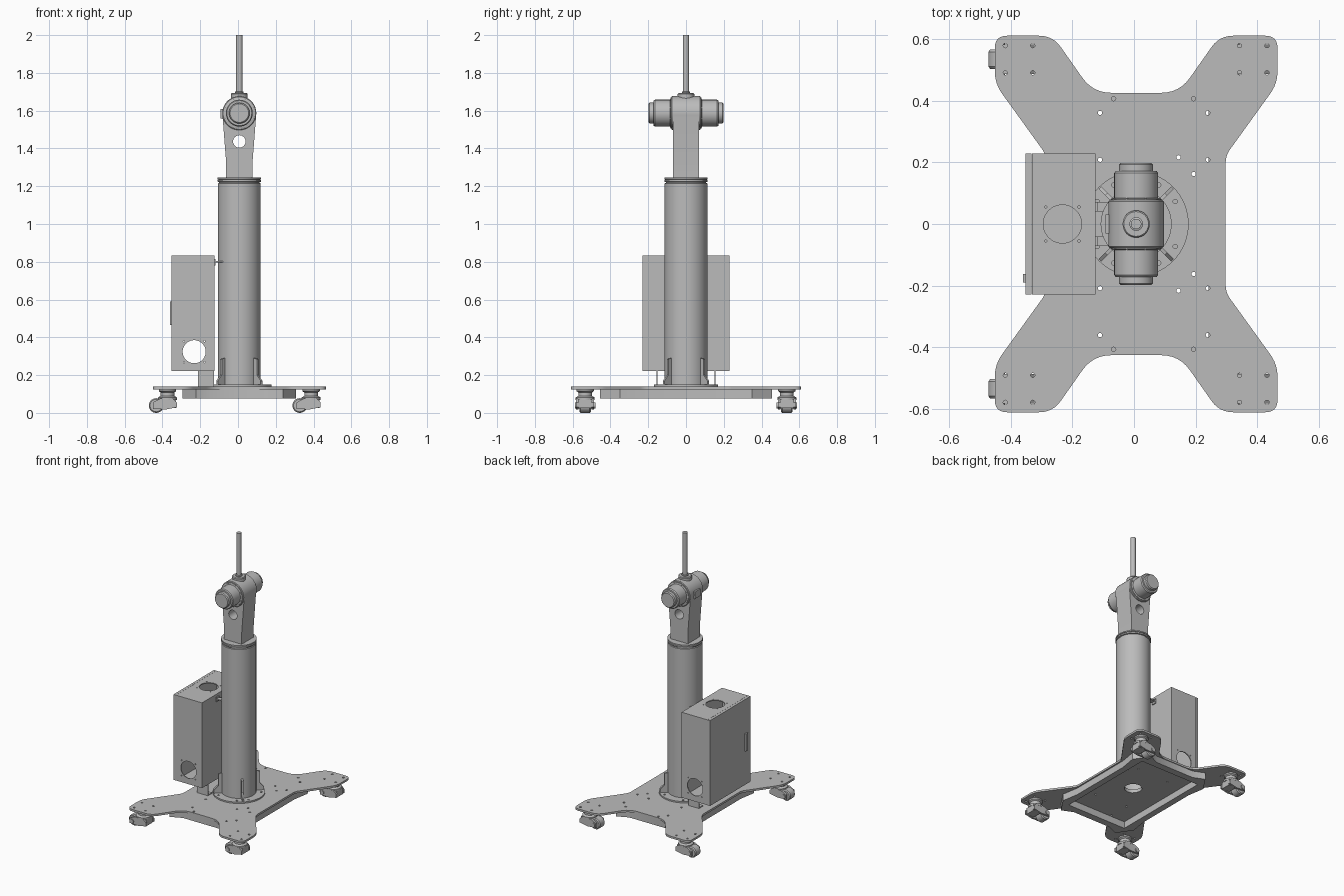
import bpy, bmesh, math
from mathutils import Vector, Matrix

old = bpy.data.objects.get("Cube")
if old:
    bpy.data.objects.remove(old, do_unlink=True)

CX = 0.007                      # x of the column axis
PIVOT = 1.587                   # height of the joint axis

grey = bpy.data.materials.new("metal grey")
grey.use_nodes = True
grey.diffuse_color = (0.5, 0.5, 0.5, 1)
grey.node_tree.nodes["Principled BSDF"].inputs["Base Color"].default_value = (0.5, 0.5, 0.5, 1)


def finish(name, bm):
    """Turn a bmesh built around the column axis into a shaded object."""
    bmesh.ops.recalc_face_normals(bm, faces=bm.faces)
    bmesh.ops.translate(bm, verts=bm.verts, vec=(CX, 0, 0))
    mesh = bpy.data.meshes.new(name)
    bm.to_mesh(mesh)
    bm.free()
    mesh.materials.append(grey)
    obj = bpy.data.objects.new(name, mesh)
    bpy.context.collection.objects.link(obj)
    shade(obj)
    return obj


def activate(obj):
    bpy.ops.object.select_all(action='DESELECT')
    obj.select_set(True)
    bpy.context.view_layer.objects.active = obj


def shade(obj):
    activate(obj)
    bpy.ops.object.shade_smooth_by_angle(angle=math.radians(32))


def lathe(name, profile, origin=(0, 0, 0), axis=(0, 0, 1), seg=48):
    """Revolve (radius, height) points about an axis, capping both ends."""
    bm = bmesh.new()
    rings = [[bm.verts.new((r * math.cos(2 * math.pi * i / seg),
                            r * math.sin(2 * math.pi * i / seg), h)) for i in range(seg)]
             for r, h in profile]
    for a, b in zip(rings, rings[1:]):
        for i in range(seg):
            j = (i + 1) % seg
            bm.faces.new((a[i], a[j], b[j], b[i]))
    bm.faces.new(rings[0])
    bm.faces.new(rings[-1])
    turn = Vector(axis).to_track_quat('Z', 'Y').to_matrix().to_4x4()
    bm.transform(Matrix.Translation(origin) @ turn)
    return finish(name, bm)


def prism(name, points, depth):
    """Extrude a closed outline of 3D points along a vector."""
    bm = bmesh.new()
    face = bm.faces.new([bm.verts.new(p) for p in points])
    out = bmesh.ops.extrude_face_region(bm, geom=[face])
    bmesh.ops.translate(bm, vec=depth, verts=[v for v in out["geom"] if isinstance(v, bmesh.types.BMVert)])
    return finish(name, bm)


def box(name, lo, hi):
    return prism(name, [(lo[0], lo[1], lo[2]), (hi[0], lo[1], lo[2]),
                        (hi[0], hi[1], lo[2]), (lo[0], hi[1], lo[2])], (0, 0, hi[2] - lo[2]))


def cut(obj, cutters):
    """Subtract helper solids and remove them."""
    for c in cutters:
        c.hide_render = True
        mod = obj.modifiers.new("cut", 'BOOLEAN')
        mod.operation, mod.solver, mod.object = 'DIFFERENCE', 'EXACT', c
        activate(obj)
        bpy.ops.object.modifier_apply(modifier=mod.name)
        bpy.data.objects.remove(c, do_unlink=True)
    shade(obj)


def drills(spots, r, z0, z1):
    """One cutter made of many vertical pins."""
    bm = bmesh.new()
    for x, y in spots:
        bmesh.ops.create_cone(bm, cap_ends=True, segments=12, radius1=r, radius2=r, depth=z1 - z0,
                              matrix=Matrix.Translation((x, y, (z0 + z1) / 2)))
    return finish("drill", bm)


def four_way(quarter):
    """Mirror a quarter outline into a closed loop around the origin."""
    q2 = [(-x, y) for x, y in reversed(quarter)]
    half = quarter + q2
    return half + [(-x, -y) for x, y in half]


def fillet(corners, steps=6):
    """Round each (x, y, reach) corner of a chain with a smooth arc."""
    pts, n = [], len(corners)
    for i, (x, y, reach) in enumerate(corners):
        p = Vector((x, y))
        a = p + (Vector(corners[i - 1][:2]) - p).normalized() * reach
        b = p + (Vector(corners[(i + 1) % n][:2]) - p).normalized() * reach
        for k in range(steps + 1):
            t = k / steps
            pts.append(a * (1 - t) ** 2 + p * 2 * t * (1 - t) + b * t * t)
    return pts


# Base plate: X-shaped with rounded arms and drilled holes
quarter = [(0.29, 0.222), (0.458, 0.455), (0.458, 0.61), (0.27, 0.61), (0.14, 0.425)]
reach = {p: r for p, r in zip(quarter, (0.025, 0.04, 0.04, 0.045, 0.06))}
outline = [(x, y, reach[(abs(x), abs(y))]) for x, y in four_way(quarter)]
plate = prism("base_plate", [(p.x, p.y, 0.125) for p in fillet(outline)], (0, 0, 0.014))
spots = [(sx * x, y) for sx in (1, -1) for x in (0.335, 0.424) for y in (0.49, 0.578)]
spots += [(-0.073, 0.406), (0.186, 0.406), (-0.117, 0.36), (0.232, 0.36),
          (-0.117, 0.208), (0.232, 0.208), (0.186, 0.162), (0.137, 0.216)]
spots += [(x, -y) for x, y in spots]
cut(plate, [drills(spots, 0.007, 0.1, 0.16), drills([(0, 0)], 0.058, 0.1, 0.16)])

# Hollow stiffening frame under the plate
outer = four_way([(0.28, 0.23), (0.30, 0.35), (0.23, 0.455), (0.15, 0.42)])
inner = four_way([(0.235, 0.37)])
frame = prism("under_frame", [(x, y, 0.077) for x, y in outer], (0, 0, 0.049))
cut(frame, [prism("frame_void", [(x, y, 0.05) for x, y in inner], (0, 0, 0.1))])

# Casters: swivel, hood, cheeks and wheel
for sx, side in ((1, "left"), (-1, "right")):
    for sy, end in ((1, "back"), (-1, "front")):
        x, y = sx * 0.38, sy * 0.534
        tag = f"{end}_{side}_"
        lathe(tag + "caster_swivel", [(0.046, 0.126), (0.046, 0.115), (0.036, 0.108),
                                      (0.036, 0.09), (0.05, 0.082), (0.05, 0.068)], (x, y, 0), seg=32)
        wx = x - 0.06
        lathe(tag + "caster_wheel", [(0.033, -0.031), (0.039, -0.024), (0.039, 0.024), (0.033, 0.031)],
              (wx, y, 0.039), (0, 1, 0), 32)
        for s in (1, -1):
            cheek = [(wx - 0.018, 0.022), (wx + 0.05, 0.018), (wx + 0.11, 0.03),
                     (wx + 0.11, 0.055), (wx + 0.09, 0.075), (wx + 0.02, 0.075), (wx - 0.018, 0.055)]
            prism(tag + "caster_cheek", [(px, y + s * 0.034, pz) for px, pz in cheek], (0, s * 0.014, 0))
            lathe(tag + "caster_axle_cap", [(0.015, 0.03), (0.015, 0.054)],
                  (wx, y, 0.039), (0, s, 0), 20)
        box(tag + "caster_bridge", (wx + 0.045, y - 0.036, 0.025), (wx + 0.105, y + 0.036, 0.07))

# Column: flange, hollow tube, top cap with groove
flange = lathe("column_flange", [(0.17, 0.139), (0.17, 0.149)], seg=64)
bolts = [(0.146 * math.cos(math.radians(k * 90 + d)), 0.146 * math.sin(math.radians(k * 90 + d)))
         for k in range(4) for d in (30, 60)]
cut(flange, [drills(bolts, 0.007, 0.12, 0.17), drills([(0, 0)], 0.058, 0.12, 0.17)])
lathe("column", [(0.1, 1.2), (0.1, 0.148), (0.113, 0.148), (0.113, 1.215), (0.107, 1.217),
                 (0.107, 1.222), (0.115, 1.224), (0.115, 1.232), (0.11, 1.233), (0.11, 1.236),
                 (0.115, 1.237), (0.115, 1.245)], seg=64)
rib = [(0.11, 0.148), (0.166, 0.148), (0.166, 0.17), (0.137, 0.2), (0.137, 0.285), (0.11, 0.29)]
for k in range(4):
    a = math.radians(45 + 90 * k)
    out, side = Vector((math.cos(a), math.sin(a), 0)), Vector((-math.sin(a), math.cos(a), 0))
    prism("column_rib", [out * r + side * -0.006 + Vector((0, 0, z)) for r, z in rib], side * 0.012)

# Head bracket: tapered upright with a round top and a cross hole
arc = [(0.09 * math.cos(math.radians(d)), PIVOT + 0.09 * math.sin(math.radians(d)))
       for d in range(-8, 189, 7)]
upright = [(-0.07, 1.244), (0.07, 1.244), (0.07, 1.33)] + arc + [(-0.07, 1.33)]
bracket = prism("head_bracket", [(x, -0.068, z) for x, z in upright], (0, 0.136, 0))
cut(bracket, [lathe("cross_hole", [(0.033, -0.2), (0.033, 0.2)], (0, 0, 1.437), (0, 1, 0), 32)])
lathe("head_collar", [(0.086, -0.077), (0.09, -0.073), (0.09, 0.073), (0.086, 0.077)],
      (0, 0, PIVOT), (0, 1, 0))
box("head_side_plate", (-0.099, -0.03, PIVOT - 0.028), (-0.08, 0.03, PIVOT + 0.022))
for s, side in ((1, "back"), (-1, "front")):
    lathe(side + "_joint_drive", [(0.082, 0.07), (0.082, 0.081), (0.071, 0.084), (0.071, 0.165),
                                  (0.066, 0.172), (0.055, 0.172), (0.055, 0.192), (0.049, 0.198)],
          (0, 0, PIVOT), (0, s, 0))
    for k in range(8):
        a = math.radians(k * 45 + 22.5)
        lathe(side + "_drive_bolt", [(0.004, 0.075), (0.004, 0.085)],
              (0.077 * math.cos(a), 0, PIVOT + 0.077 * math.sin(a)), (0, s, 0), 8)

# Rod on top of the head
lathe("rod_and_boss", [(0.044, 1.66), (0.044, 1.688), (0.04, 1.693), (0.022, 1.693),
                       (0.022, 1.7), (0.017, 1.702), (0.017, 2.0)], seg=32)

# Control cabinet: hollow box with cable holes on the front, back and top
X0, X1, HALF, Z0, Z1 = -0.338, -0.132, 0.229, 0.222, 0.833
cabinet = box("cabinet", (X0, -HALF, Z0), (X1, HALF, Z1))
MX = -0.239
cable = lathe("cable_hole", [(0.061, -0.4), (0.061, 0.4)], (MX, 0, 0.324), (0, 1, 0))
vent = drills([(MX + a, b) for a in (-0.054, 0.054) for b in (-0.055, 0.055)], 0.004, 0.8, 0.9)
screws = drills([(MX + a, 0.324 + b) for a in (-0.054, 0.054) for b in (-0.055, 0.055)], 0.004, -0.3, 0.3)
screws.data.transform(Matrix(((1, 0, 0, 0), (0, 0, 1, 0), (0, 1, 0, 0), (0, 0, 0, 1))))
screws.data.flip_normals()
w = 0.007
cut(cabinet, [box("cabinet_void", (X0 + w, -HALF + w, Z0 + w), (X1 - w, HALF - w, Z1 - w)),
              cable, lathe("top_hole", [(0.062, 0.75), (0.062, 0.9)], (MX, 0, 0)), vent, screws])
box("cabinet_door", (-0.358, -HALF, Z0), (X0 - 0.001, HALF, Z1))
box("door_handle", (-0.367, -0.19, 0.465), (-0.357, -0.162, 0.59))

# Cabinet feet and ties to the column
for s in (1, -1):
    ya, yb = sorted((s * 0.150, s * 0.157))
    box("cabinet_foot", (-0.22, ya, 0.138), (-0.135, yb, 0.224))
    ya, yb = sorted((s * 0.11, s * 0.157))
    box("cabinet_foot_flange", (-0.22, ya, 0.138), (-0.135, yb, 0.145))
    ya, yb = sorted((s * 0.04, s * 0.072))
    box("cabinet_tie", (-0.134, ya, 0.795), (-0.085, yb, 0.803))
    box("cabinet_tie_flange", (-0.134, ya, 0.78), (-0.126, yb, 0.815))
